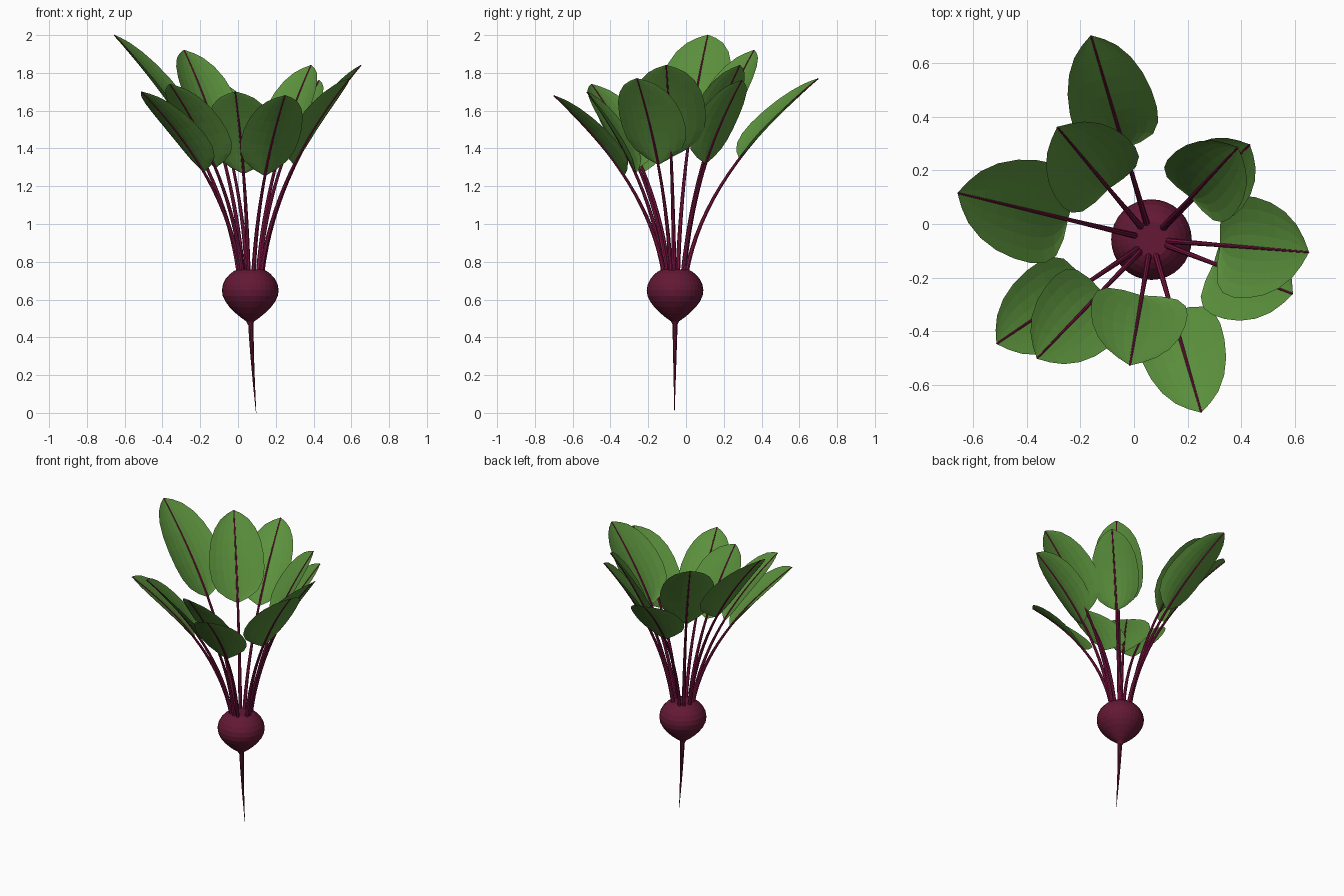
import bpy, bmesh, math
from mathutils import Vector

if "Cube" in bpy.data.objects:
    bpy.data.objects.remove(bpy.data.objects["Cube"])

CX, CY = 0.065, -0.058          # axis of the beet


def material(name, rgb):
    m = bpy.data.materials.new(name)
    m.diffuse_color = (*rgb, 1)
    m.use_nodes = True
    m.node_tree.nodes["Principled BSDF"].inputs["Base Color"].default_value = m.diffuse_color
    return m


SKIN = material("beet skin", (0.125, 0.0095, 0.034))
STALK = material("stalk red", (0.23, 0.009, 0.062))
LEAF = material("leaf green", (0.105, 0.285, 0.046))


def make_object(name, bm, mat):
    bmesh.ops.recalc_face_normals(bm, faces=bm.faces)
    me = bpy.data.meshes.new(name)
    bm.to_mesh(me)
    bm.free()
    me.materials.append(mat)
    ob = bpy.data.objects.new(name, me)
    bpy.context.collection.objects.link(ob)
    return ob


def tube(name, rings, sides, mat):
    """Skin rings given as (centre, radius, axis1, axis2), capped at both ends."""
    bm = bmesh.new()
    loops = []
    for c, r, a, b in rings:
        loops.append([bm.verts.new(c + r * (math.cos(q) * a + math.sin(q) * b))
                      for q in (2 * math.pi * i / sides for i in range(sides))])
    for lo, hi in zip(loops, loops[1:]):
        for i in range(sides):
            j = (i + 1) % sides
            bm.faces.new((lo[i], lo[j], hi[j], hi[i]))
    bm.faces.new(loops[0])
    bm.faces.new(loops[-1])
    return make_object(name, bm, mat)


X, Y, Z = Vector((1, 0, 0)), Vector((0, 1, 0)), Vector((0, 0, 1))

# Bulb: turned profile (height, radius)
bulb = [(0.465, 0.012), (0.485, 0.022), (0.505, 0.050), (0.53, 0.080), (0.56, 0.110),
        (0.59, 0.132), (0.62, 0.146), (0.65, 0.150), (0.68, 0.145), (0.71, 0.130),
        (0.735, 0.108), (0.75, 0.088), (0.76, 0.066)]
tube("bulb", [(Vector((CX, CY, z)), r, X, Y) for z, r in bulb], 32, SKIN)

# Tap root: thin taper drifting sideways
root = []
for i in range(11):
    t = i / 10
    root.append((Vector((CX + 0.003 + 0.028 * t ** 1.4, CY - 0.003 * t, 0.49 * (1 - t))),
                 0.014 * (1 - t) + 0.001, X, Y))
tube("tap_root", root, 10, SKIN)

# Leaves: tip x, y, z, blade width, start of blade along the stalk
leaves = [(-0.16, 0.70, 1.77, 0.32, 0.58), (0.386, 0.285, 1.84, 0.32, 0.55),
          (0.43, 0.295, 1.76, 0.30, 0.56),
          (0.65, -0.105, 1.84, 0.38, 0.55), (0.59, -0.26, 1.77, 0.36, 0.55),
          (0.25, -0.70, 1.68, 0.32, 0.54), (-0.015, -0.525, 1.70, 0.36, 0.54),
          (-0.36, -0.50, 1.74, 0.33, 0.55), (-0.51, -0.445, 1.70, 0.33, 0.55),
          (-0.655, 0.115, 2.0, 0.38, 0.56), (-0.285, 0.36, 1.92, 0.35, 0.56)]
outline = [(0, 0.06), (0.05, 0.40), (0.13, 0.74), (0.24, 0.93), (0.37, 1.0), (0.52, 0.99),
           (0.67, 0.91), (0.8, 0.75), (0.9, 0.52), (0.96, 0.27), (1, 0.03)]

for n, (tx, ty, tz, width, t0) in enumerate(leaves, 1):
    tip = Vector((tx, ty, tz))
    out = Vector((tx - CX, ty - CY, 0))
    reach = out.length
    out.normalize()
    side = Z.cross(out)
    axis = Vector((CX, CY, 0))
    p0 = axis + out * 0.062 + Z * 0.74
    p1 = axis + out * (0.062 + 0.13 * reach) + Z * (0.74 + 0.52 * (tz - 0.74))

    def frame(t):
        p = p0 * (1 - t) ** 2 + p1 * 2 * t * (1 - t) + tip * t * t
        d = ((p1 - p0) * (1 - t) + (tip - p1) * t).normalized()
        nrm = d.cross(side).normalized()
        return p, (-nrm if nrm.dot(out) > 0 else nrm)

    # Stalk running on as the midrib
    rings = []
    for i in range(17):
        t = i / 16
        p, nrm = frame(t)
        rings.append((p, 0.0125 - 0.009 * t, side, nrm))
    tube(f"stalk_{n}", rings, 8, STALK)

    # Cupped blade, edges lifted towards the plant's axis, flatter at the tip
    bm = bmesh.new()
    rows = []
    for s, w in outline:
        p, nrm = frame(t0 + (1 - t0) * s)
        half = w * width / 2
        cup = (0.32 - 0.16 * s) * half
        rows.append([bm.verts.new(p + side * half * u + nrm * cup * u * u)
                     for u in (k / 4 for k in range(-4, 5))])
    for lo, hi in zip(rows, rows[1:]):
        for k in range(8):
            bm.faces.new((lo[k], lo[k + 1], hi[k + 1], hi[k]))
    make_object(f"leaf_blade_{n}", bm, LEAF)
